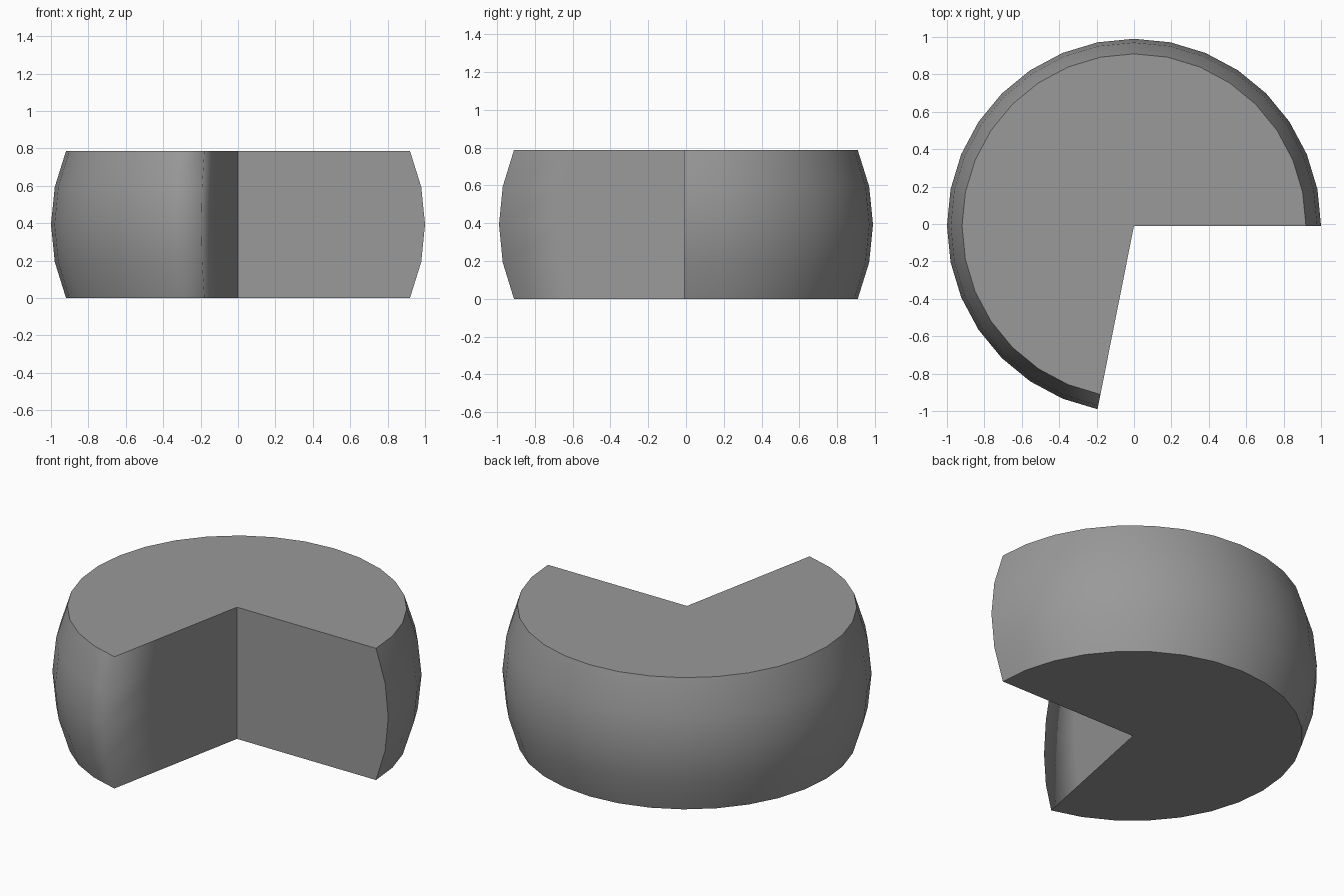
import bpy, bmesh
from math import sin, cos, asin, radians, tau

if "Cube" in bpy.data.objects:
    bpy.data.objects.remove(bpy.data.objects["Cube"])

H = 0.787            # height of the spherical slab
SEG, USED = 32, 23   # full-circle segments, segments kept after the wedge is removed
Y0 = -0.0096         # axis offset that centres the cut body

bm = bmesh.new()

# Bulging rim profile: arc of a unit sphere around mid-height
half = asin(H / 2)
profile = [(cos(a), H / 2 + sin(a)) for a in (half * k / 2 for k in range(-2, 3))]


def column(t, scale=1.0):
    return [bm.verts.new((scale * r * cos(t), Y0 + scale * r * sin(t), z)) for r, z in profile]


def strip(a, b):
    for j in range(len(profile) - 1):
        bm.faces.new((a[j], b[j], b[j + 1], a[j + 1]))


cols = [column(tau * i / SEG) for i in range(USED + 1)]
inner = column(tau * USED / SEG, 0.66)   # inset line on the second wedge wall
low = bm.verts.new((0, Y0, 0))
high = bm.verts.new((0, Y0, H))

# Outer rim, then flat top and bottom
for a, b in zip(cols, cols[1:]):
    strip(a, b)
bm.faces.new([high] + [c[-1] for c in cols] + [inner[-1]])
bm.faces.new([inner[0]] + [c[0] for c in reversed(cols)] + [low])

# Two flat walls of the missing wedge
bm.faces.new([low] + cols[0] + [high])
strip(cols[-1], inner)
bm.faces.new([high] + inner[::-1] + [low])

bmesh.ops.recalc_face_normals(bm, faces=bm.faces)
bm.verts.index_update()
soft = {v.index for v in cols[-1]}       # rim end whose corner is shaded softly
# Concave caps become triangles
bmesh.ops.triangulate(bm, faces=[f for f in bm.faces if len(f.verts) > 4])

mesh = bpy.data.meshes.new("cut_wheel")
bm.to_mesh(mesh)
bm.free()
body = bpy.data.objects.new("cut_wheel", mesh)
bpy.context.collection.objects.link(body)
bpy.context.view_layer.objects.active = body
body.select_set(True)
bpy.ops.object.shade_smooth_by_angle(angle=radians(30))

# Soft shading over the rim's end corner
for e in mesh.edges:
    if set(e.vertices) <= soft:
        e.use_edge_sharp = False

# Dark grey surface
grey = bpy.data.materials.new("dark_grey")
grey.diffuse_color = (0.32, 0.32, 0.32, 1)
grey.use_nodes = True
grey.node_tree.nodes["Principled BSDF"].inputs["Base Color"].default_value = grey.diffuse_color
mesh.materials.append(grey)
